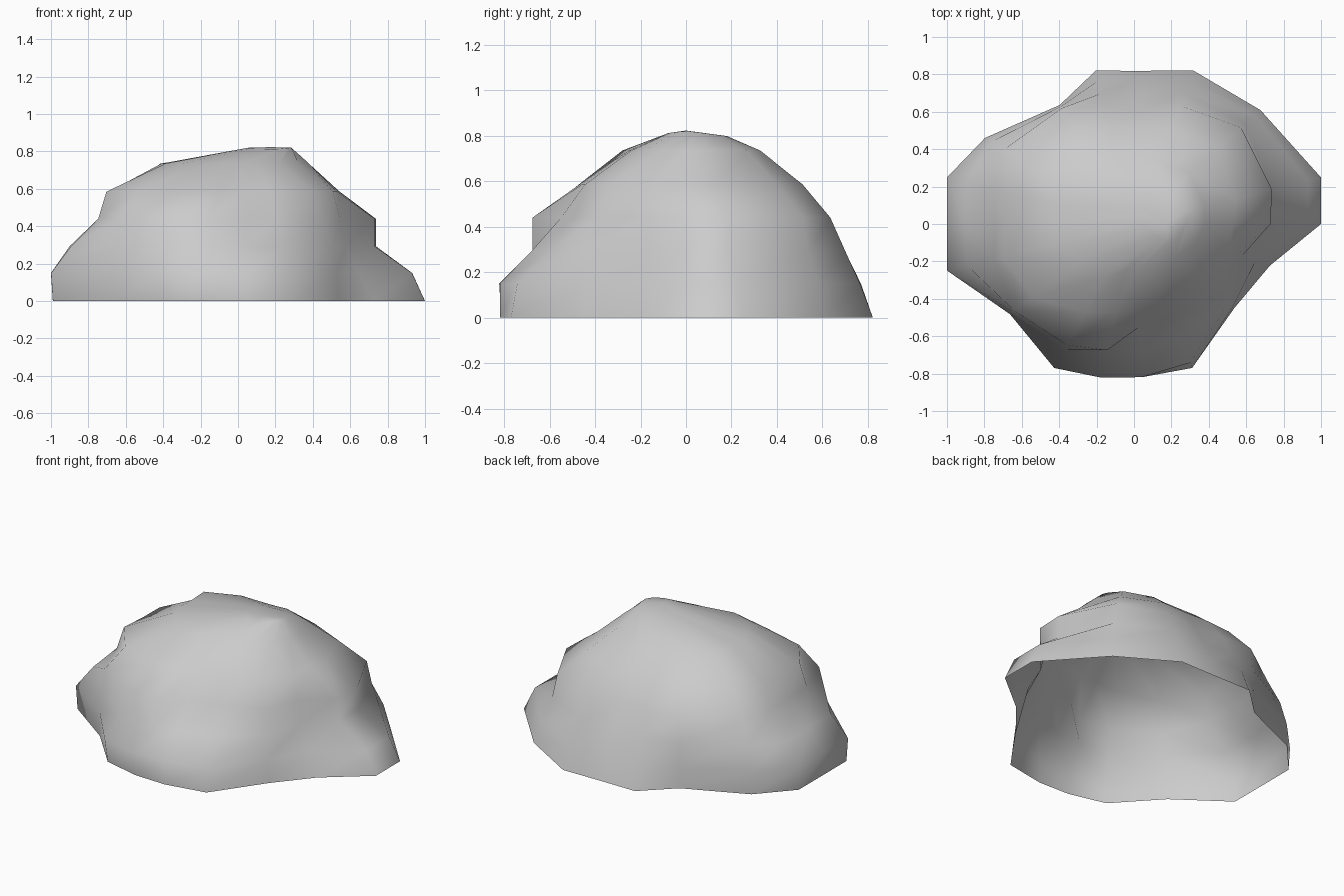
import bpy, bmesh
from math import radians, sin, cos

# Directions (degrees) of the vertical edge lines around the rock
ANGLES = [0, 14, 42, 69, 87, 104, 122, 150, 166, 180, 194, 216, 241, 258, 273, 292, 320, 343]

# Height -> radius of the horizontal contour in each direction
CONTOURS = {
    0.0:   [1.0, 1.03, .91, .88, .82, .845, .75, .92, 1.02, .99, 1.02, .82, .86, .83, .82, .83, .70, .76],
    0.15:  [.93, .96, .87, .82, .77, .79, .75, .92, 1.03, 1.0, 1.03, .82, .88, .84, .82, .80, .69, .68],
    0.293: [.73, .76, .80, .75, .69, .72, .74, .88, .92, .90, .92, .80, .77, .69, .68, .65, .66, .60],
    0.44:  [.73, .76, .77, .68, .60, .64, .73, .80, .77, .74, .77, .79, .74, .69, .55, .53, .60, .57],
    0.585: [.53, .56, .60, .55, .51, .53, .59, .68, .71, .69, .725, .67, .54, .48, .46, .48, .52, .53],
    0.735: [.38, .39, .40, .35, .32, .33, .38, .48, .42, .41, .40, .36, .32, .26, .25, .26, .29, .34],
}

bm = bmesh.new()
n = len(ANGLES)


def ring(z, radii):
    return [bm.verts.new((r * cos(radians(a)), r * sin(radians(a)), z))
            for a, r in zip(ANGLES, radii)]


# Stacked contours, open underneath
rings = [ring(z, radii) for z, radii in CONTOURS.items()]

# Short crest ridge running along x, falling away to the back
crest = []
for a in ANGLES:
    y = 0.05 + 0.13 * sin(radians(a))
    crest.append(bm.verts.new((0.17 + 0.12 * cos(radians(a)), y, 0.822 - 0.13 * abs(y))))
rings.append(crest)

for low, high in zip(rings, rings[1:]):
    for i in range(n):
        j = (i + 1) % n
        bm.faces.new((low[i], low[j], high[j], high[i]))

# Crest cap
peak = bm.verts.new((0.17, 0.0, 0.823))
for i in range(n):
    bm.faces.new((crest[i], crest[(i + 1) % n], peak))

for f in bm.faces:
    f.smooth = True
mesh = bpy.data.meshes.new("rock_shell")
bm.to_mesh(mesh)
bm.free()
rock = bpy.data.objects.new("rock_shell", mesh)
bpy.context.collection.objects.link(rock)
